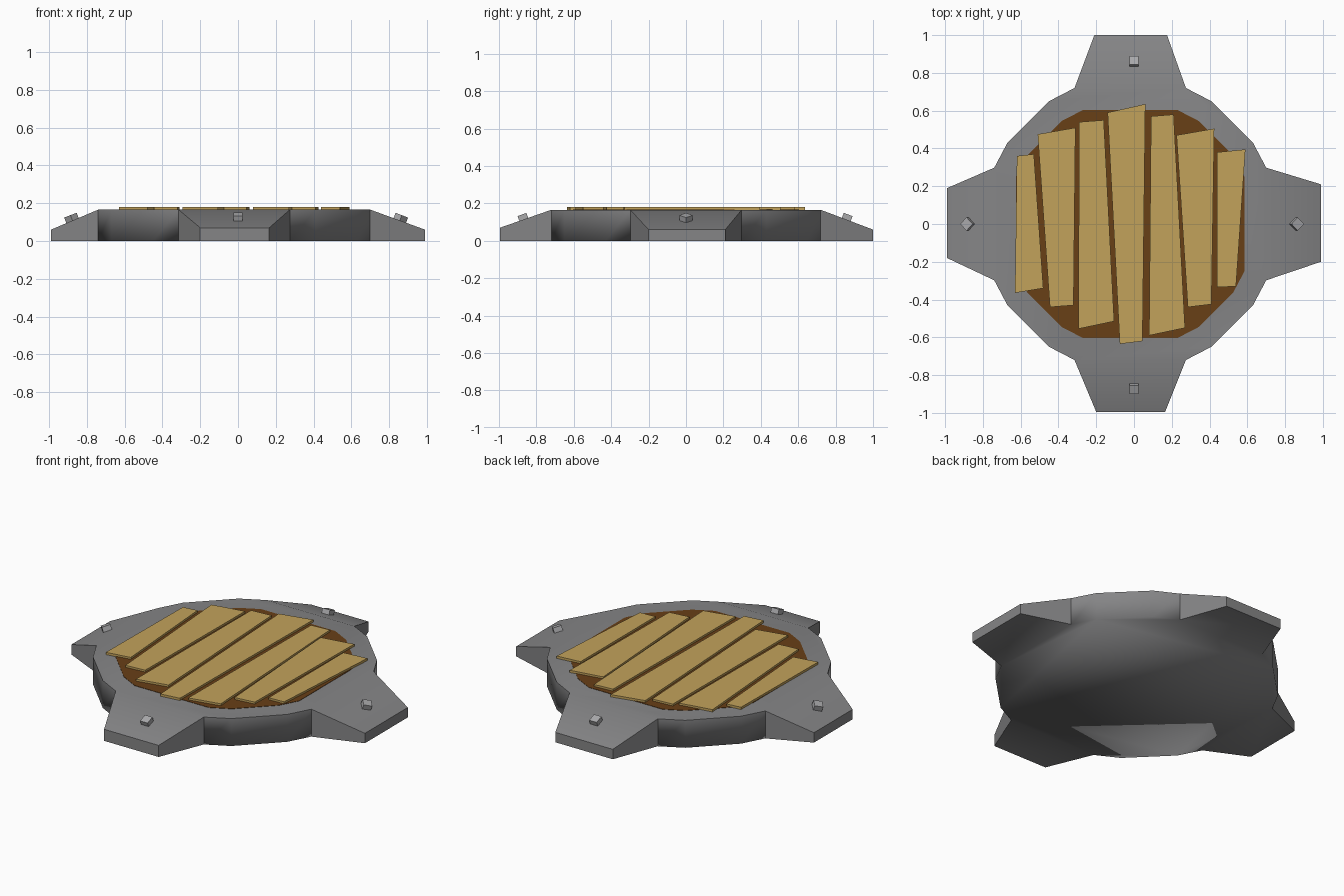
import bpy, bmesh
from math import radians, atan2
from mathutils import Matrix, Vector

if "Cube" in bpy.data.objects:
    bpy.data.objects.remove(bpy.data.objects["Cube"])

TOP = 0.166
CX = -0.02


def material(name, color):
    m = bpy.data.materials.new(name)
    m.diffuse_color = (*color, 1)
    m.use_nodes = True
    m.node_tree.nodes["Principled BSDF"].inputs["Base Color"].default_value = m.diffuse_color
    return m


def add_object(name, bm, mat=None):
    bmesh.ops.recalc_face_normals(bm, faces=bm.faces)
    me = bpy.data.meshes.new(name)
    bm.to_mesh(me)
    bm.free()
    ob = bpy.data.objects.new(name, me)
    bpy.context.collection.objects.link(ob)
    if mat:
        me.materials.append(mat)
    return ob


def slab(name, pts, z0, z1, mat=None):
    bm = bmesh.new()
    lo = [bm.verts.new((x, y, z0)) for x, y in pts]
    hi = [bm.verts.new((x, y, z1)) for x, y in pts]
    bm.faces.new(lo)
    bm.faces.new(hi)
    for i in range(len(pts)):
        j = (i + 1) % len(pts)
        bm.faces.new((lo[i], lo[j], hi[j], hi[i]))
    return add_object(name, bm, mat)


def ring_points(s=1.0):
    # one quadrant mirrored into a 16-sided outline, counter-clockwise
    q = [(0.72, 0.298), (0.65, 0.43), (0.43, 0.65), (0.295, 0.72)]
    r = q[::-1]
    pts = q + [(-x, y) for x, y in r] + [(-x, -y) for x, y in q] + [(x, -y) for x, y in r]
    return [(x * s + CX, y * s) for x, y in pts]


wood = material("plank_wood", (0.54, 0.36, 0.105))
dark = material("dark_wood", (0.14, 0.05, 0.008))
stone = material("dark_stone", (0.235, 0.235, 0.24))
metal = material("stud_metal", (0.40, 0.40, 0.41))

# stone rim with four sloping feet, as one shell
pts = ring_points()
tips = {  # outline edge index -> tip corners and tip height
    3: ((0.175, 1.0), (-0.21, 1.0), 0.06),
    7: ((-0.99, 0.19), (-0.99, -0.18), 0.06),
    11: ((-0.20, -0.995), (0.165, -0.995), 0.07),
    15: ((0.99, -0.20), (0.99, 0.21), 0.06),
}
bm = bmesh.new()
lo = [bm.verts.new((x, y, 0)) for x, y in pts]
hi = [bm.verts.new((x, y, TOP)) for x, y in pts]
bm.faces.new(lo)
bm.faces.new(hi)
for i in range(16):
    j = (i + 1) % 16
    if i not in tips:
        bm.faces.new((lo[i], lo[j], hi[j], hi[i]))
        continue
    a, b, h = tips[i]
    al, bl = bm.verts.new((*a, 0)), bm.verts.new((*b, 0))
    ah, bh = bm.verts.new((*a, h)), bm.verts.new((*b, h))
    for f in ((lo[i], lo[j], bl, al), (hi[i], hi[j], bh, ah), (al, bl, bh, ah),
              (lo[i], al, ah, hi[i]), (lo[j], bl, bh, hi[j])):
        bm.faces.new(f)
rim = add_object("stone_rim", bm, stone)
bpy.context.view_layer.objects.active = rim
rim.select_set(True)
bpy.ops.object.shade_smooth_by_angle(angle=radians(35))
# let the round walls shade softly into the underside
for e in rim.data.edges:
    if all(rim.data.vertices[v].co.z < 0.001 and rim.data.vertices[v].co.xy.length < 0.85
           for v in e.vertices):
        e.use_edge_sharp = False

# dark floor under the planks
slab("dark_floor", ring_points(0.84), TOP - 0.03, TOP + 0.002, dark)

# uneven planks
planks = [
    ((-.62, .36), (-.53, .37), (-.48, -.34), (-.63, -.365)),
    ((-.51, .475), (-.31, .51), (-.32, -.43), (-.445, -.44)),
    ((-.29, .54), (-.16, .55), (-.105, -.515), (-.295, -.555)),
    ((-.14, .59), (.06, .635), (.045, -.62), (-.075, -.635)),
    ((.09, .57), (.21, .58), (.27, -.55), (.08, -.59)),
    ((.225, .47), (.425, .505), (.41, -.425), (.285, -.44)),
    ((.44, .38), (.59, .395), (.54, -.33), (.44, -.335)),
]
for n, p in enumerate(planks):
    slab(f"plank_{n + 1}", p, TOP - 0.004, 0.18, wood)

# studs tilted to the slope of each foot
studs = {"front": ((0, -0.87, 0.122), 0), "back": ((0, 0.86, 0.122), 0),
         "left": ((-0.88, 0, 0.118), 45), "right": ((0.86, 0, 0.118), 45)}
for side, (loc, spin) in studs.items():
    angle = atan2(loc[1], loc[0])
    bm = bmesh.new()
    bmesh.ops.create_cube(bm, size=1, matrix=(
        Matrix.Translation(Vector(loc)) @ Matrix.Rotation(angle, 4, 'Z')
        @ Matrix.Rotation(radians(21), 4, 'Y') @ Matrix.Rotation(radians(spin), 4, 'Z')
        @ Matrix.Diagonal((0.05, 0.05, 0.04, 1))))
    add_object(f"stud_{side}", bm, metal)
